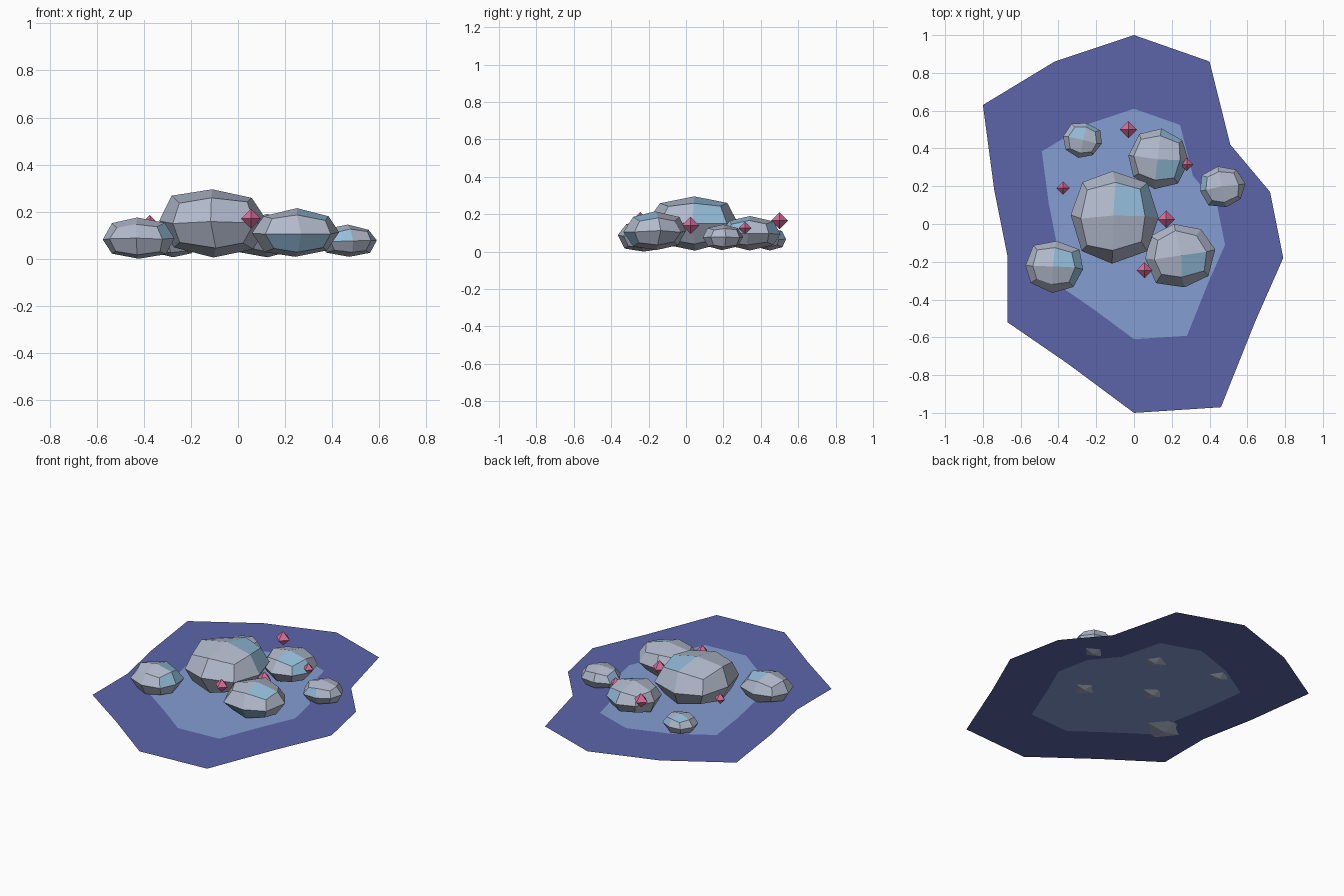
import bpy, bmesh, math, random
from mathutils import Vector, Matrix

random.seed(4)
if "Cube" in bpy.data.objects:
    bpy.data.objects.remove(bpy.data.objects["Cube"])


def material(name, srgb):
    """Flat material from an 8-bit display colour."""
    col = [(c / 255) ** 2.2 for c in srgb] + [1]
    m = bpy.data.materials.new(name)
    m.use_nodes = True
    m.diffuse_color = col
    m.node_tree.nodes["Principled BSDF"].inputs["Base Color"].default_value = col
    return m


deep_blue = material("deep water blue", (92, 101, 168))
pale_blue = material("shallow water blue", (132, 156, 210))
stone = material("grey stone", (176, 184, 202))
ice = material("light blue stone", (146, 187, 216))
pink = material("pink crystal", (215, 110, 152))


def add_object(name, bm, *mats):
    mesh = bpy.data.meshes.new(name)
    bm.to_mesh(mesh)
    bm.free()
    for m in mats:
        mesh.materials.append(m)
    ob = bpy.data.objects.new(name, mesh)
    bpy.context.collection.objects.link(ob)
    return ob


# Water: one outline, with a smaller copy of it as the shallow middle
OUTLINE = [(0, 1), (.4, .86), (.51, .42), (.72, .17), (.79, -.18), (.64, -.52), (.46, -.97),
           (0, -1), (-.35, -.74), (-.67, -.52), (-.67, -.17), (-.74, .18), (-.8, .63), (-.42, .86)]
WATER_Z = .02


def outline_verts(bm, scale):
    return [bm.verts.new((x * scale, y * scale, WATER_Z)) for x, y in reversed(OUTLINE)]


bm = bmesh.new()
outer, inner = outline_verts(bm, 1), outline_verts(bm, .61)
for i in range(len(outer)):
    bm.faces.new((outer[i - 1], outer[i], inner[i], inner[i - 1]))
add_object("deep_water", bm, deep_blue)

bm = bmesh.new()
bm.faces.new(outline_verts(bm, .61))
add_object("shallow_water", bm, pale_blue)


# Rocks: rounded cubes of 24 faces, fitted to a box, with a few pale blue faces
def rock(name, low, high, turn, blue_directions):
    bm = bmesh.new()
    bmesh.ops.create_cube(bm, size=2)
    bmesh.ops.subdivide_edges(bm, edges=bm.edges[:], cuts=1, use_grid_fill=True)
    for v in bm.verts:
        corners = sum(abs(c) > .5 for c in v.co)
        v.co *= {1: 1, 2: .75, 3: .58}[corners]
        v.co += Vector([random.uniform(-.05, .05) for _ in range(3)])
    bm.transform(Matrix.Rotation(math.radians(turn), 4, 'Z'))
    for axis in range(3):
        values = [v.co[axis] for v in bm.verts]
        a, b = min(values), max(values)
        for v in bm.verts:
            t = (v.co[axis] - a) / (b - a)
            v.co[axis] = low[axis] + t * (high[axis] - low[axis])
    bm.normal_update()
    low, high = Vector(low), Vector(high)
    middle, half = (low + high) / 2, (high - low) / 2

    def direction(face):
        d = face.calc_center_median() - middle
        return Vector([d[k] / half[k] for k in range(3)]).normalized()

    for d in blue_directions:
        target = Vector(d).normalized()
        max(bm.faces, key=lambda f: direction(f).dot(target)).material_index = 1
    add_object(name, bm, stone, ice)


rock("large_rock", (-.335, -.21, .005), (.13, .28, .295), 0, [(.4, .4, 1), (1, .4, .4)])
rock("front_left_rock", (.06, -.335, .008), (.43, 0, .215), 8,
     [(.4, -.4, 1), (-.4, -1, -.4), (.4, -1, -.4)])
rock("front_right_rock", (-.575, -.365, 0), (-.27, -.09, .175), -5,
     [(.4, .4, 1), (1, -.4, .4), (1, .4, .4)])
rock("left_rock", (.35, .09, .008), (.59, .305, .145), 10, [(-.4, -1, .4), (-1, .4, .4)])
rock("back_left_rock", (-.03, .185, .006), (.29, .505, .19), -8,
     [(.4, -.4, 1), (1, -.4, .4), (.4, 1, .4)])
rock("back_right_rock", (-.375, .35, .006), (-.17, .535, .125), -12,
     [(-.4, .4, 1), (.4, 1, .4)])

# Floating crystals: small octahedra
CRYSTALS = {"back": (-.03, .5, .165, .046), "left": (.28, .315, .125, .034),
            "right": (-.375, .19, .15, .035), "middle": (.17, .025, .14, .046),
            "front": (.055, -.245, .17, .042)}
for name, (x, y, z, r) in CRYSTALS.items():
    bm = bmesh.new()
    bmesh.ops.create_uvsphere(bm, u_segments=4, v_segments=2, radius=r)
    bm.transform(Matrix.Translation((x, y, z)))
    add_object(name + "_crystal", bm, pink)
